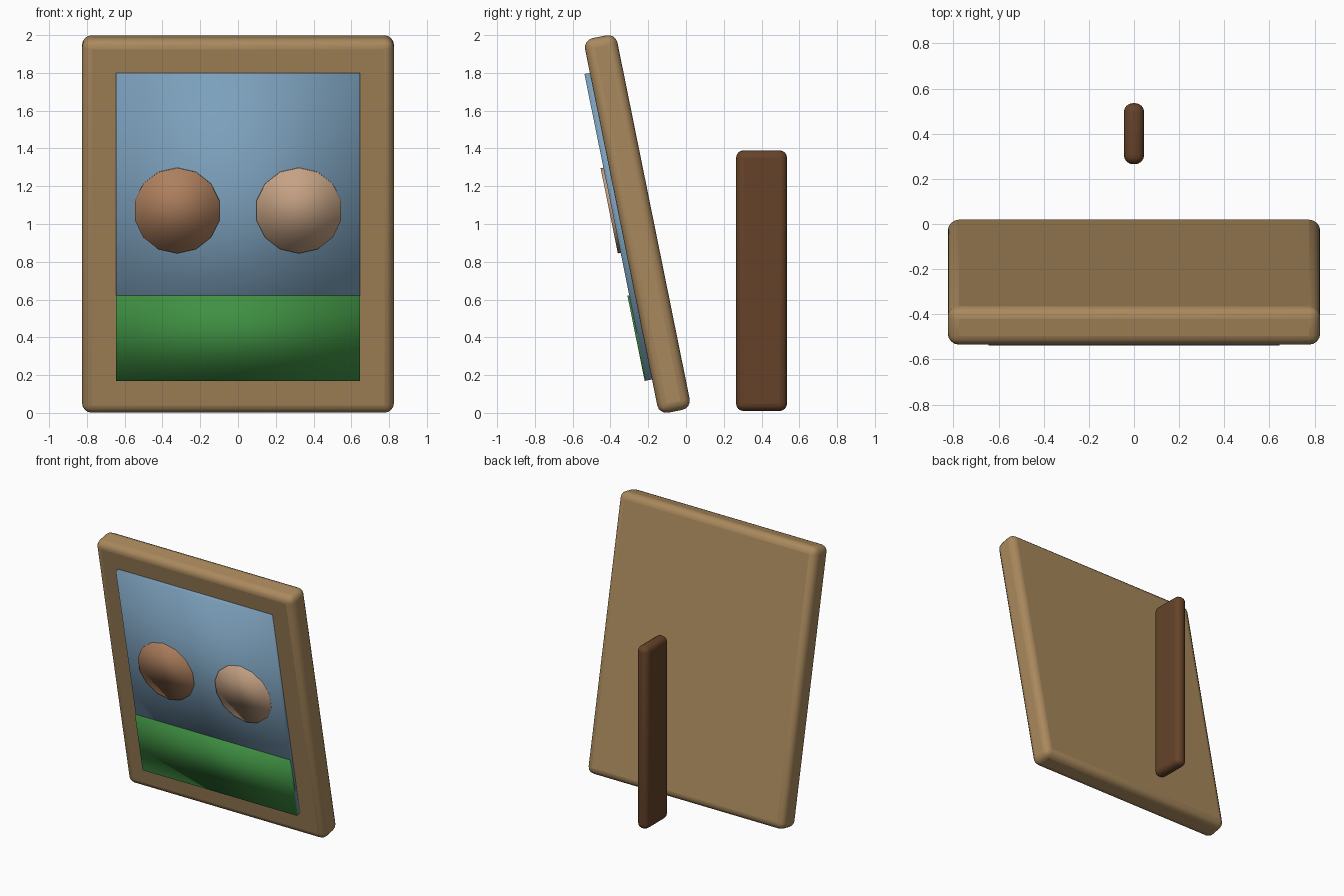
import bpy
from math import pi, radians
from mathutils import Matrix

if "Cube" in bpy.data.objects:
    bpy.data.objects.remove(bpy.data.objects["Cube"])

TILT = Matrix.Translation((0, -0.2575, 1.0)) @ Matrix.Rotation(0.2, 4, 'X')


def material(name, rgb):
    m = bpy.data.materials.new(name)
    m.diffuse_color = (*rgb, 1)
    m.use_nodes = True
    m.node_tree.nodes["Principled BSDF"].inputs["Base Color"].default_value = m.diffuse_color
    return m


wood = material("light_wood", (0.40, 0.25, 0.11))
dark = material("dark_wood", (0.13, 0.055, 0.022))
sky = material("sky_blue", (0.20, 0.35, 0.50))
grass = material("grass_green", (0.05, 0.28, 0.055))
tan = material("warm_tan", (0.42, 0.21, 0.11))
pale = material("pale_tan", (0.56, 0.36, 0.23))


def finish(ob, name, mat, space, bevel=0.0):
    ob.name = name
    ob.data.materials.append(mat)
    ob.matrix_world = space @ ob.matrix_world
    if bevel:
        b = ob.modifiers.new("rounding", 'BEVEL')
        b.width, b.segments = bevel, 4
        bpy.ops.object.shade_smooth_by_angle(angle=radians(40))
    else:
        bpy.ops.object.shade_smooth()
    return ob


def box(name, size, loc, mat, space=Matrix(), bevel=0.0):
    bpy.ops.mesh.primitive_cube_add(size=1)
    ob = bpy.context.object
    ob.data.transform(Matrix.Diagonal((*size, 1)))
    ob.matrix_world = Matrix.Translation(loc)
    return finish(ob, name, mat, space, bevel)


def disc(name, x, mat):
    bpy.ops.mesh.primitive_cylinder_add(vertices=14, radius=0.23, depth=0.04)
    ob = bpy.context.object
    ob.matrix_world = Matrix.Translation((x, -0.112, 0.098)) @ Matrix.Rotation(pi / 2, 4, 'X')
    return finish(ob, name, mat, TILT)


# Leaning frame board
box("frame", (1.65, 0.175, 2.023), (0, 0, 0), wood, TILT, 0.05)

# Picture panel and its raised landscape shapes
box("picture_panel", (1.29, 0.05, 1.656), (0, -0.092, 0.006), sky, TILT)
box("grass_strip", (1.29, 0.04, 0.46), (0, -0.107, -0.592), grass, TILT)
disc("left_face", -0.322, tan)
disc("right_face", 0.322, pale)

# Separate upright stand leg behind the frame
box("stand_leg", (0.09, 0.27, 1.38), (0, 0.40, 0.70), dark, bevel=0.04)
